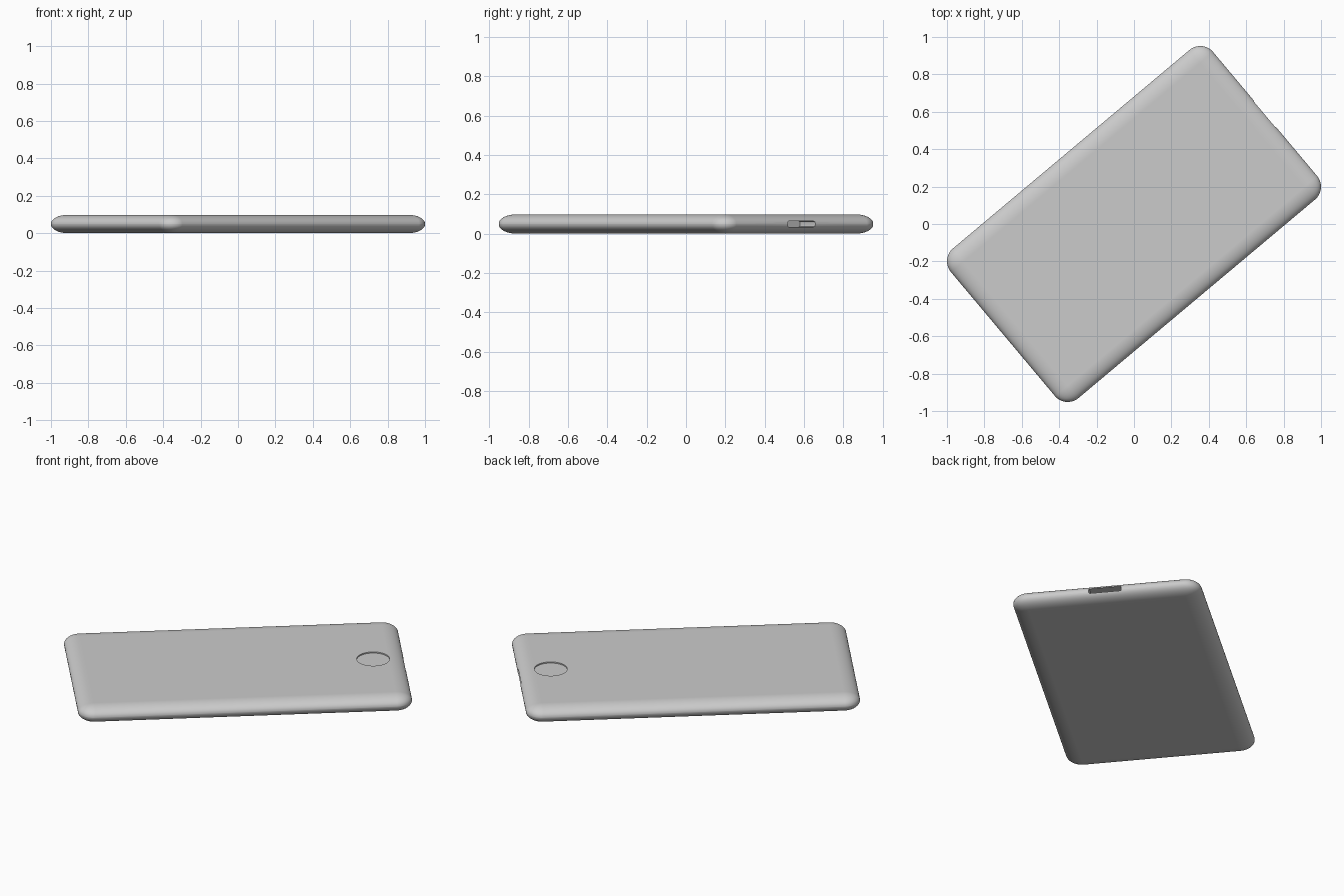
import bpy, bmesh, math
from mathutils import Matrix

if "Cube" in bpy.data.objects:
    bpy.data.objects.remove(bpy.data.objects["Cube"])

A, B, R, T = 0.915, 0.522, 0.089, 0.098   # half length, half width, edge radius, thickness


def make_object(name, bm):
    mesh = bpy.data.meshes.new(name)
    bm.to_mesh(mesh)
    bm.free()
    ob = bpy.data.objects.new(name, mesh)
    bpy.context.collection.objects.link(ob)
    return ob


def box(sx, sy, sz, loc=(0, 0, 0)):
    bm = bmesh.new()
    bmesh.ops.create_cube(bm, size=1, matrix=Matrix.Translation(loc) @ Matrix.Diagonal((sx, sy, sz, 1)))
    return bm


def bevel(bm, edges, width, segments):
    bmesh.ops.bevel(bm, geom=edges, offset=width, segments=segments, profile=0.5, affect='EDGES')


# Rounded case: bevelled slab, flattened so the rim becomes elliptical
bm = box(2 * A, 2 * B, 2 * R + 0.004)
bevel(bm, bm.edges[:], R, 10)
bmesh.ops.scale(bm, vec=(1, 1, T / (2 * R + 0.004)), verts=bm.verts)
bmesh.ops.translate(bm, vec=(0, 0, T / 2), verts=bm.verts)
case = make_object("case", bm)

# Cutter: shallow round recess on the top
bm = bmesh.new()
bmesh.ops.create_cone(bm, cap_ends=True, segments=64, radius1=0.09, radius2=0.09, depth=0.1,
                      matrix=Matrix.Translation((0.741, 0, T - 0.007 + 0.05)))
recess = make_object("recess_cutter", bm)

# Cutter: charging slot in the short end
bm = box(0.24, 0.18, 0.028, (A, 0, T / 2))
bevel(bm, [e for e in bm.edges if abs(e.verts[0].co.x - e.verts[1].co.x) > 0.1], 0.006, 3)
slot = make_object("slot_cutter", bm)

bpy.context.view_layer.objects.active = case
case.select_set(True)
for cutter in (recess, slot):
    cutter.hide_render = True
    mod = case.modifiers.new(cutter.name, 'BOOLEAN')
    mod.operation = 'DIFFERENCE'
    mod.solver = 'EXACT'
    mod.object = cutter
    bpy.ops.object.modifier_apply(modifier=mod.name)
    bpy.data.objects.remove(cutter)

# Smooth shading and the diagonal placement
bpy.ops.object.shade_smooth_by_angle(angle=math.radians(30))
case.modifiers.new("weighted_normals", 'WEIGHTED_NORMAL').keep_sharp = True
case.rotation_euler.z = math.radians(40)
